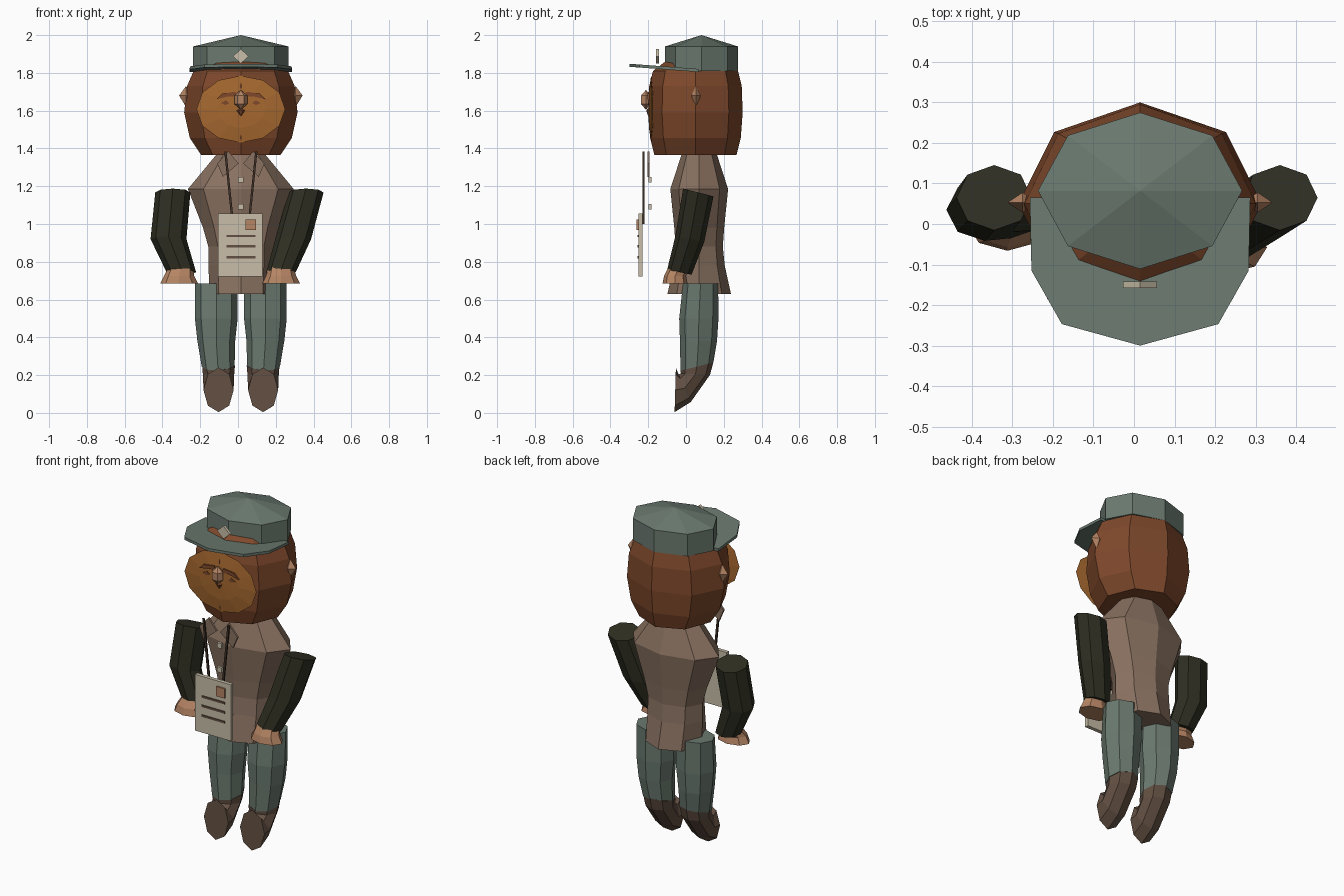
import bpy, bmesh, math
from mathutils import Vector

if "Cube" in bpy.data.objects:
    bpy.data.objects.remove(bpy.data.objects["Cube"])

CX = 0.015  # body axis


def mat(name, r, g, b):
    m = bpy.data.materials.new(name)
    lin = [((c / 255 + 0.055) / 1.055) ** 2.4 for c in (r, g, b)]
    m.diffuse_color = (*lin, 1)
    m.use_nodes = True
    m.node_tree.nodes["Principled BSDF"].inputs["Base Color"].default_value = m.diffuse_color
    return m


GREEN = mat("grey_green", 106, 121, 111)
COAT = mat("coat_brown", 137, 113, 96)
FUR = mat("russet", 126, 72, 43)
FACE = mat("amber", 166, 104, 47)
SKIN = mat("tan", 182, 133, 100)
SLEEVE = mat("near_black_olive", 46, 46, 34)
BOOT = mat("boot_brown", 98, 79, 66)
STRAP = mat("dark_brown", 62, 48, 38)
PAPER = mat("paper", 200, 190, 168)


def finish(name, bm, material):
    bmesh.ops.recalc_face_normals(bm, faces=bm.faces)
    me = bpy.data.meshes.new(name)
    bm.to_mesh(me)
    bm.free()
    me.materials.append(material)
    ob = bpy.data.objects.new(name, me)
    bpy.context.collection.objects.link(ob)
    return ob


def loft(name, rings, material, n=8):
    """Skin rings of (x, y, z, rx, ry, tilt about x); radius 0 makes a tip."""
    bm = bmesh.new()
    loops = []
    for x, y, z, rx, ry, t in rings:
        if rx == 0:
            loops.append([bm.verts.new((x, y, z))] * n)
            continue
        loop = []
        for i in range(n):
            a = 2 * math.pi * i / n
            s = ry * math.sin(a)
            loop.append(bm.verts.new((x + rx * math.cos(a), y + s * math.cos(t), z + s * math.sin(t))))
        loops.append(loop)
    for lo, hi in zip(loops, loops[1:]):
        for i in range(n):
            j = (i + 1) % n
            quad = list(dict.fromkeys((lo[i], lo[j], hi[j], hi[i])))
            bm.faces.new(quad)
    for end in (loops[0], loops[-1]):
        if end[0] is not end[1]:
            bm.faces.new(end)
    return finish(name, bm, material)


def plate(name, pts, depth, material):
    """Extrude a 3D outline along the depth vector."""
    bm = bmesh.new()
    a = [bm.verts.new(p) for p in pts]
    b = [bm.verts.new(Vector(p) + Vector(depth)) for p in pts]
    bm.faces.new(a)
    bm.faces.new(b)
    for i in range(len(a)):
        j = (i + 1) % len(a)
        bm.faces.new((a[i], a[j], b[j], b[i]))
    return finish(name, bm, material)


def front_plate(name, xz, y, thick, material):
    return plate(name, [(x, y, z) for x, z in xz], (0, thick, 0), material)


def rect(x0, x1, z0, z1):
    return [(x0, z0), (x1, z0), (x1, z1), (x0, z1)]


# Head
loft("head", [(CX, 0.05, z, rx, ry, 0) for z, rx, ry in (
    (1.365, 0.21, 0.217), (1.455, 0.27, 0.24), (1.59, 0.30, 0.25),
    (1.73, 0.285, 0.245), (1.81, 0.25, 0.225), (1.86, 0.17, 0.16))], FUR)

# Flat face disc, a shallow dome on both sides
loft("face_disc", [(CX, -0.200, 1.608, 0, 0, 0),
                   (CX, -0.196, 1.608, 0.13, 0.10, math.pi / 2),
                   (CX, -0.185, 1.608, 0.235, 0.177, math.pi / 2),
                   (CX, -0.175, 1.608, 0.13, 0.10, math.pi / 2),
                   (CX, -0.172, 1.608, 0, 0, 0)], FACE, 12)

# Nose, mouth, brows, eyes, ears
loft("nose", [(CX, -0.212, 1.605, 0, 0, 0), (CX, -0.212, 1.635, 0.034, 0.03, 0),
              (CX, -0.212, 1.68, 0.034, 0.03, 0), (CX, -0.212, 1.71, 0, 0, 0)], SKIN, 6)
loft("mouth", [(CX, -0.2, 1.57, 0, 0, 0), (CX, -0.2, 1.6, 0.022, 0.012, 0),
               (CX, -0.2, 1.615, 0, 0, 0)], FUR, 6)
for side, label in ((-1, "left"), (1, "right")):
    def mx(pts):
        return [(CX + side * x, z) for x, z in pts]
    front_plate(label + "_brow", mx([(0.02, 1.675), (0.07, 1.675), (0.13, 1.66),
                                     (0.10, 1.69), (0.03, 1.70)]), -0.203, 0.009, FUR)
    front_plate(label + "_eye", mx([(0.06, 1.64), (0.08, 1.63), (0.105, 1.64),
                                    (0.08, 1.655)]), -0.201, 0.008, FUR)
    ex = CX + side * 0.29
    loft(label + "_ear", [(ex, 0.053, 1.62, 0, 0, 0), (ex, 0.053, 1.68, 0.037, 0.025, 0),
                          (ex, 0.053, 1.73, 0, 0, 0)], SKIN, 4)

# Cap: crown with low peak, brim and badge
loft("cap_crown", [(CX, 0.082, 1.81, 0.252, 0.193, 0), (CX, 0.082, 1.94, 0.252, 0.193, 0),
                   (CX, 0.082, 2.0, 0, 0, 0)], GREEN)
brim = [(-0.272, 0.065), (-0.268, -0.115), (-0.193, -0.247), (0, -0.30),
        (0.193, -0.247), (0.268, -0.115), (0.272, 0.065)]
plate("cap_brim", [(CX + x, y, 1.805 - 0.075 * (y - 0.065)) for x, y in brim],
      (0, 0, 0.016), GREEN)
front_plate("cap_badge", [(CX - 0.042, 1.888), (CX, 1.85), (CX + 0.042, 1.888), (CX, 1.926)],
            -0.158, 0.016, PAPER)

# Coat
loft("coat", [(CX, 0.07, z, rx, ry, 0) for z, rx, ry in (
    (0.63, 0.165, 0.168), (0.78, 0.172, 0.135), (0.88, 0.172, 0.125),
    (0.98, 0.20, 0.132), (1.185, 0.28, 0.153), (1.385, 0.115, 0.088))], COAT)
for side, label in ((-1, "left"), (1, "right")):
    front_plate(label + "_collar", [(CX + side * x, z) for x, z in (
        (0.012, 1.32), (0.065, 1.385), (0.125, 1.32), (0.095, 1.25))], -0.205, 0.012, COAT)
    # Neck strap carrying the board
    front_plate(label + "_strap", [(CX + side * x, z) for x, z in (
        (0.036, 1.0), (0.048, 1.0), (0.088, 1.385), (0.076, 1.385))], -0.23, 0.009, STRAP)
for i, z in enumerate((1.235, 1.092)):
    front_plate(f"button_{i + 1}", rect(0, 0.03, z - 0.015, z + 0.015), -0.198, 0.016, PAPER)

# Hanging board with photo and ruled lines
front_plate("board", rect(-0.105, 0.13, 0.723, 1.055), -0.252, 0.022, PAPER)
front_plate("board_photo", rect(0.04, 0.095, 0.968, 1.025), -0.261, 0.009, SKIN)
for i, z in enumerate((0.937, 0.882, 0.824)):
    front_plate(f"board_line_{i + 1}", rect(-0.06, 0.093, z - 0.006, z + 0.006), -0.257, 0.006, BOOT)

# Sleeves and flared hands
arms = {"left": ((-0.345, 0.065), (-0.368, 0.035), (-0.30, 0.03), (-0.312, 0.0)),
        "right": ((0.36, 0.065), (0.292, 0.02), (0.228, -0.035), (0.228, -0.058))}
for label, (top, mid, low, hand) in arms.items():
    loft(label + "_sleeve", [(*top, 1.167, 0.093, 0.083, -0.25), (*mid, 0.92, 0.095, 0.078, -0.2),
                             (*low, 0.745, 0.078, 0.066, -0.2)], SLEEVE)
    loft(label + "_hand", [(*low, 0.775, 0.065, 0.055, -0.1), (*hand, 0.725, 0.08, 0.058, 0),
                           (*hand, 0.685, 0.10, 0.066, 0)], SKIN)

# Trousers and drooping boots
for side, label in ((-1, "left"), (1, "right")):
    x = CX + side * 0.13
    loft(label + "_trouser", [(x, 0.077, 0.685, 0.113, 0.093, 0), (x, 0.068, 0.50, 0.113, 0.104, 0),
                              (x, 0.066, 0.38, 0.10, 0.098, 0),
                              (x - side * 0.01, 0.058, 0.245, 0.087, 0.09, 0.25)], GREEN)
    x -= side * 0.012
    loft(label + "_boot", [(x, 0.058, 0.25, 0.087, 0.091, 0.25), (x, 0.05, 0.205, 0.083, 0.077, -0.05),
                           (x, -0.008, 0.13, 0.08, 0.08, -1.15),
                           (x, -0.057, 0.122, 0.08, 0.118, -1.6)], BOOT)
